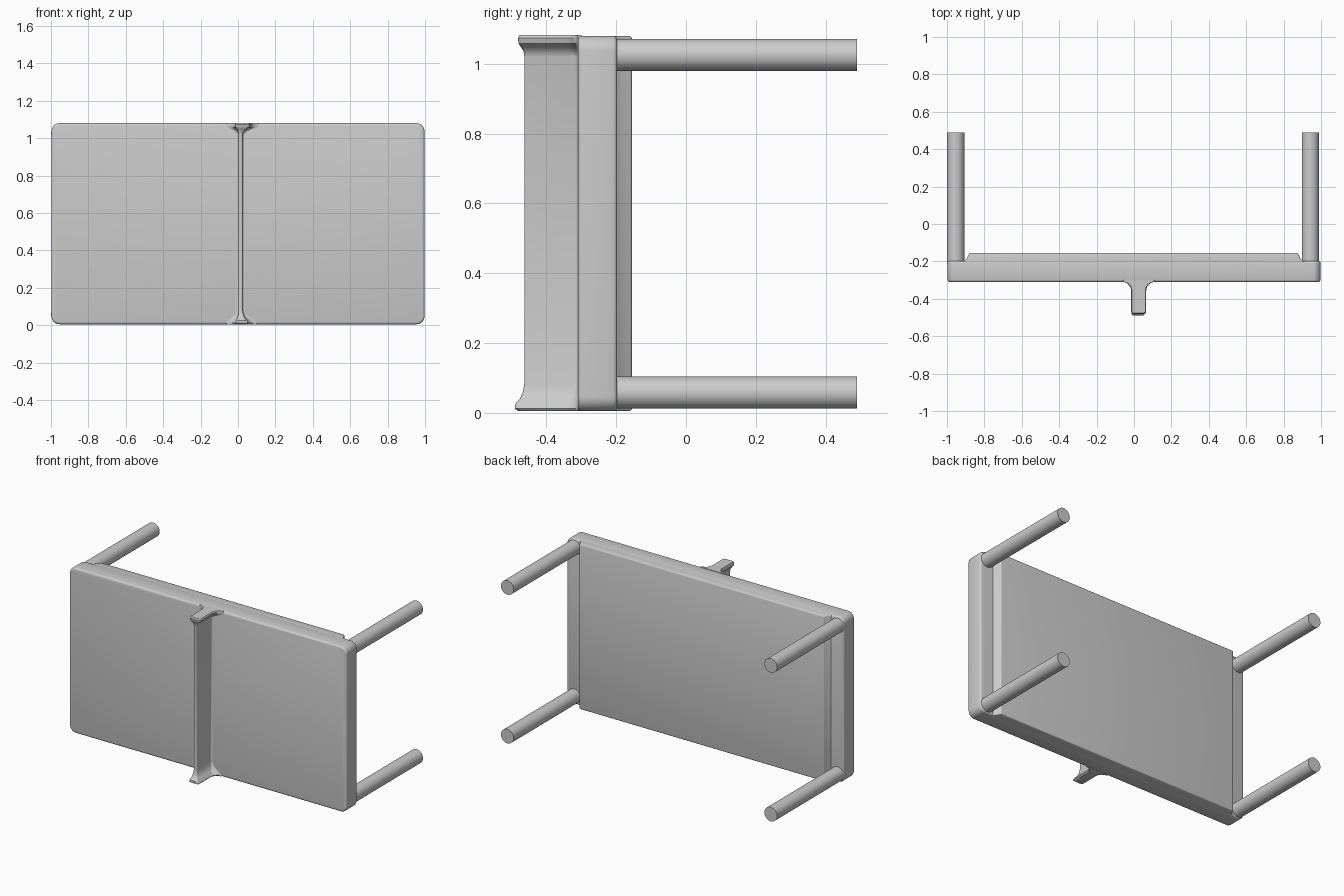
import bpy, bmesh, math

if "Cube" in bpy.data.objects:
    bpy.data.objects.remove(bpy.data.objects["Cube"])


def finish(name, bm, bevel=0.0):
    bmesh.ops.recalc_face_normals(bm, faces=bm.faces)
    me = bpy.data.meshes.new(name)
    bm.to_mesh(me)
    bm.free()
    ob = bpy.data.objects.new(name, me)
    bpy.context.collection.objects.link(ob)
    bpy.context.view_layer.objects.active = ob
    ob.select_set(True)
    if bevel:
        mod = ob.modifiers.new("edge_round", 'BEVEL')
        mod.width = bevel
        mod.segments = 3
        mod.limit_method = 'ANGLE'
        mod.angle_limit = math.radians(35)
        bpy.ops.object.modifier_apply(modifier=mod.name)
    bpy.ops.object.shade_smooth_by_angle(angle=math.radians(35))
    ob.select_set(False)
    return ob


def loft(name, rings, bevel=0.0):
    bm = bmesh.new()
    vs = [[bm.verts.new(p) for p in ring] for ring in rings]
    n = len(vs[0])
    for a, b in zip(vs, vs[1:]):
        for i in range(n):
            j = (i + 1) % n
            bm.faces.new((a[i], a[j], b[j], b[i]))
    bm.faces.new(vs[0])
    bm.faces.new(vs[-1])
    return finish(name, bm, bevel)


def arc(cx, cy, r, a0, a1, n=8):
    return [(cx + r * math.cos(math.radians(a0 + (a1 - a0) * i / n)),
             cy + r * math.sin(math.radians(a0 + (a1 - a0) * i / n))) for i in range(n + 1)]


# Table top: rounded rectangle in the XZ plane
X, Z0, Z1, R = 0.997, 0.005, 1.08, 0.042
outline = (arc(X - R, Z1 - R, R, 0, 90) + arc(-X + R, Z1 - R, R, 90, 180)
           + arc(-X + R, Z0 + R, R, 180, 270) + arc(X - R, Z0 + R, R, 270, 360))
loft("table_top", [[(x, y, z) for x, z in outline] for y in (-0.31, -0.197)], 0.012)

# Raised underside panel with sloping ends
panel = [(-0.91, -0.22), (-0.91, -0.2), (-0.895, -0.185), (-0.88, -0.155),
         (0.875, -0.155), (0.89, -0.185), (0.905, -0.2), (0.905, -0.22)]
loft("underside_panel", [[(x, y, z) for x, y in panel] for z in (0.006, 1.079)], 0.006)

# Legs
for side, x in (("left", -0.953), ("right", 0.943)):
    for end, z in (("lower", 0.058), ("upper", 1.025)):
        circle = arc(x, z, 0.046, 0, 348.75, 31)
        loft(f"{side}_{end}_leg", [[(px, y, pz) for px, pz in circle] for y in (-0.21, 0.49)])


# Net with flared end posts: filleted cross-section lofted along z
def net_section(z, x0, x1, tip, r):
    base, c = -0.31, min(0.012, (x1 - x0) * 0.3)
    pts = [(x0 - r, base + 0.01)] + arc(x0 - r, base - r, r, 90, 0, 6)
    pts += arc(x0 + c, tip + c, c, 180, 270, 4) + arc(x1 - c, tip + c, c, 270, 360, 4)
    pts += arc(x1 + r, base - r, r, 180, 90, 6) + [(x1 + r, base + 0.01)]
    return [(x, y, z) for x, y in pts]


sections = [(0.005, -0.010, 0.050, -0.480, 0.045), (0.012, -0.014, 0.056, -0.490, 0.048),
            (0.025, -0.010, 0.050, -0.490, 0.042), (0.040, -0.004, 0.036, -0.476, 0.030),
            (0.060, 0.001, 0.029, -0.467, 0.016), (0.085, 0.003, 0.025, -0.463, 0.008),
            (1.020, 0.003, 0.025, -0.463, 0.008), (1.035, 0.001, 0.030, -0.465, 0.018),
            (1.048, -0.006, 0.044, -0.473, 0.032), (1.058, -0.014, 0.060, -0.480, 0.045),
            (1.074, -0.015, 0.065, -0.481, 0.048), (1.082, -0.011, 0.061, -0.476, 0.046)]
loft("net", [net_section(*s) for s in sections])
